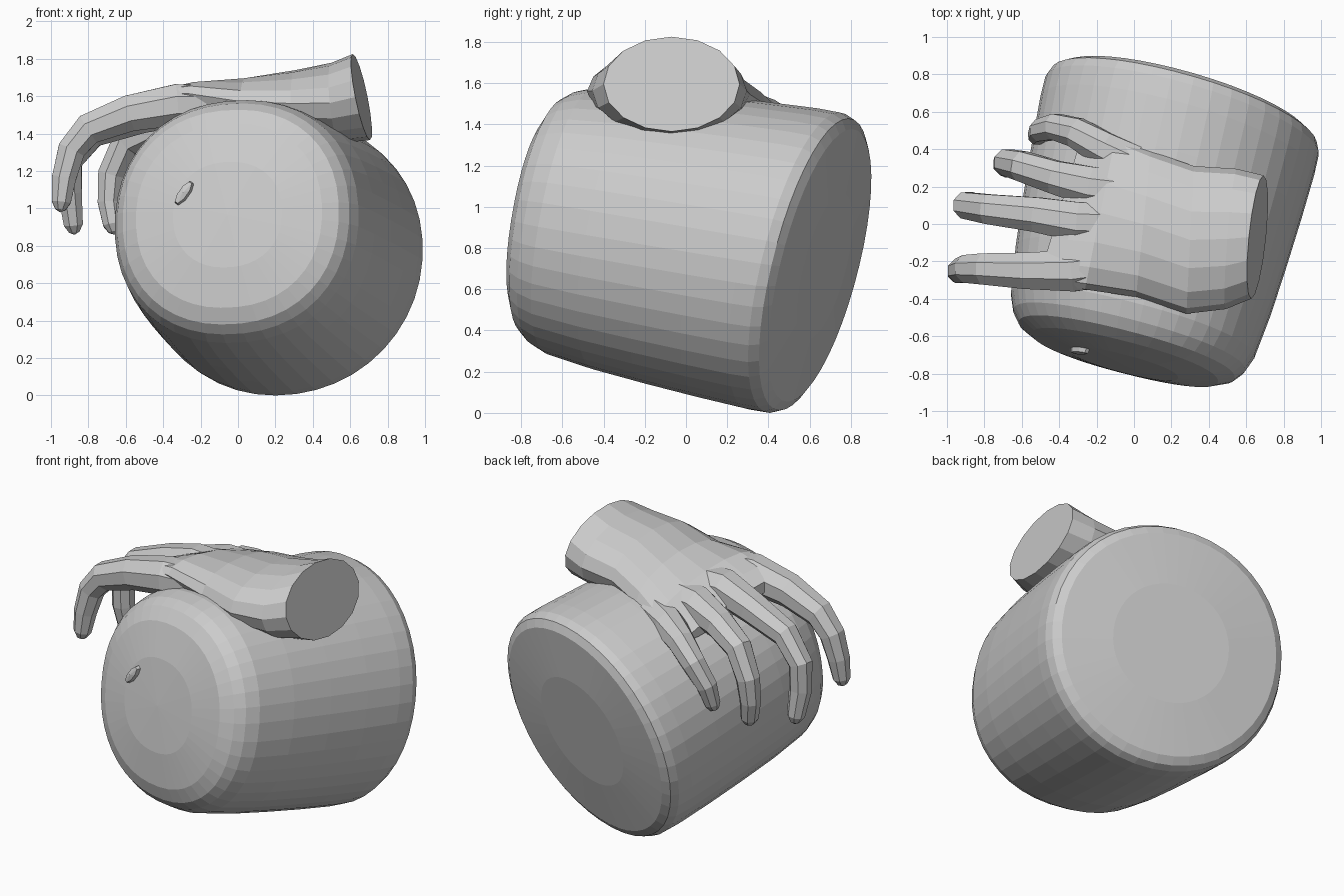
import bpy, bmesh
from math import cos, sin, pi, copysign
from mathutils import Vector

if "Cube" in bpy.data.objects:
    bpy.data.objects.remove(bpy.data.objects["Cube"])


def loft(name, rings, start=None, end=None):
    """Skin a list of equal-length point rings; caps are fans to a tip point."""
    bm = bmesh.new()
    loops = [[bm.verts.new(p) for p in ring] for ring in rings]
    n = len(loops[0])
    for a, b in zip(loops, loops[1:]):
        for i in range(n):
            j = (i + 1) % n
            bm.faces.new((a[i], a[j], b[j], b[i]))
    for loop, tip in ((loops[0], start), (loops[-1], end)):
        if tip is None:
            bm.faces.new(loop)
        else:
            t = bm.verts.new(tip)
            for i in range(n):
                bm.faces.new((loop[i], loop[(i + 1) % n], t))
    bmesh.ops.recalc_face_normals(bm, faces=bm.faces)
    mesh = bpy.data.meshes.new(name)
    bm.to_mesh(mesh)
    bm.free()
    obj = bpy.data.objects.new(name, mesh)
    bpy.context.collection.objects.link(obj)
    return obj


def circle(c, u, v, ru, rv, n, power=2.0):
    """Ring of n points; power above 2 makes it slightly square."""
    pts = []
    for i in range(n):
        a = 2 * pi * (i + .5) / n
        x, y = (copysign(abs(k) ** (2 / power), k) for k in (cos(a), sin(a)))
        pts.append(c + u * ru * x + v * rv * y)
    return pts


def plane_axes(normal):
    side = Vector((1, 0, 0))
    side = (side - normal * side.dot(normal)).normalized()
    return side, side.cross(normal)


# tapered, tilted drum body with rounded rims
front_n, back_n = Vector((.25, .95, -.17)), Vector((.27, .93, -.24))
front, back = Vector((-.045, -.70, .975)), Vector((.27, .635, .735))


def drum_ring(t, shrink):
    s, u = plane_axes(front_n.lerp(back_n, t).normalized())
    rs = .665 + .105 * t - shrink
    rv = .65 + .11 * t - shrink
    return circle(front.lerp(back, t), s, u, rs, rv, 44, 2.2 - .15 * t)


profile = [(-.035, .36), (-.01, .15), (.02, .07), (.06, .03), (.12, .004), (.3, -.01),
           (.5, -.012), (.7, -.01), (.88, -.004), (.955, .005), (.99, .03), (1.01, .08), (1.03, .4)]
loft("drum_body", [drum_ring(t, s) for t, s in profile],
     front.lerp(back, -.04), front.lerp(back, 1.03))

# small raised ridge on the front face
fn = front_n.normalized()
side, up = plane_axes(fn)
nub = Vector((-.29, -.68, 1.1))
nu = (side * .6 + up * copysign(.8, up.z)).normalized()
nv = nu.cross(fn)
loft("front_nub", [circle(nub + fn * d, nu, nv, a, b, 8)
                   for d, a, b in ((.06, .09, .04), (-.01, .07, .025))], end=nub - fn * .02)

# back of the hand: centre x, y, z, half width, half height, x per y, x per z, roll
sections = [(.66, -.07, 1.612, .33, .23, .10, -.2, 0),
            (.52, -.08, 1.58, .375, .215, .08, -.1, 0),
            (.30, -.085, 1.57, .395, .185, .05, 0, -.02),
            (.05, .0, 1.55, .39, .16, .1, 0, -.1),
            (-.18, .06, 1.54, .41, .125, .2, 0, -.22),
            (-.31, .065, 1.515, .39, .085, .3, 0, -.29),
            (-.40, .07, 1.49, .36, .045, .3, 0, -.31)]
rings = []
for x, y, z, ry, rz, sx, tx, roll in sections:
    ring = []
    for i in range(16):
        a = 2 * pi * i / 16
        dy, dz = ry * cos(a), rz * sin(a)
        ring.append(Vector((x + sx * dy + tx * dz, y + dy, z + dz + roll * dy)))
    rings.append(ring)
loft("hand_back", rings)

# fingers draped over the side: x, y, z, radius
fingers = {
    "index_finger": [(.05, -.2, 1.56, .12), (-.33, -.25, 1.57, .12), (-.58, -.25, 1.525, .105),
                     (-.8, -.24, 1.44, .09), (-.89, -.24, 1.33, .08), (-.93, -.25, 1.18, .07),
                     (-.945, -.26, 1.05, .055)],
    "middle_finger": [(0, 0, 1.55, .12), (-.3, .01, 1.565, .115), (-.52, .05, 1.51, .1),
                      (-.78, .08, 1.42, .085), (-.9, .1, 1.27, .075), (-.9, .1, 1.1, .07),
                      (-.88, .12, .93, .055)],
    "ring_finger": [(0, .17, 1.52, .12), (-.23, .2, 1.51, .115), (-.42, .25, 1.455, .095),
                    (-.6, .31, 1.37, .085), (-.68, .33, 1.2, .075), (-.69, .32, 1.05, .065),
                    (-.67, .3, .93, .055)],
    "little_finger": [(0, .32, 1.46, .11), (-.16, .4, 1.44, .1), (-.31, .49, 1.4, .085),
                      (-.42, .52, 1.3, .075), (-.5, .5, 1.17, .065), (-.52, .47, 1.05, .05)],
}
for name, path in fingers.items():
    pts = [Vector(p[:3]) for p in path]
    rings = []
    for i, p in enumerate(pts):
        t = (pts[min(i + 1, len(pts) - 1)] - pts[max(i - 1, 0)]).normalized()
        u = Vector((0, 1, 0))
        u = (u - t * u.dot(t)).normalized()
        rings.append(circle(p, u, t.cross(u), path[i][3], path[i][3], 8))
    rings.append(circle(pts[-1] + t * .04, u, t.cross(u), .03, .03, 8))
    loft(name, rings, end=pts[-1] + t * .055)

# rest the model on the ground plane
lowest = min(v.co.z for o in bpy.data.objects for v in o.data.vertices)
for o in bpy.data.objects:
    o.location.z -= lowest
